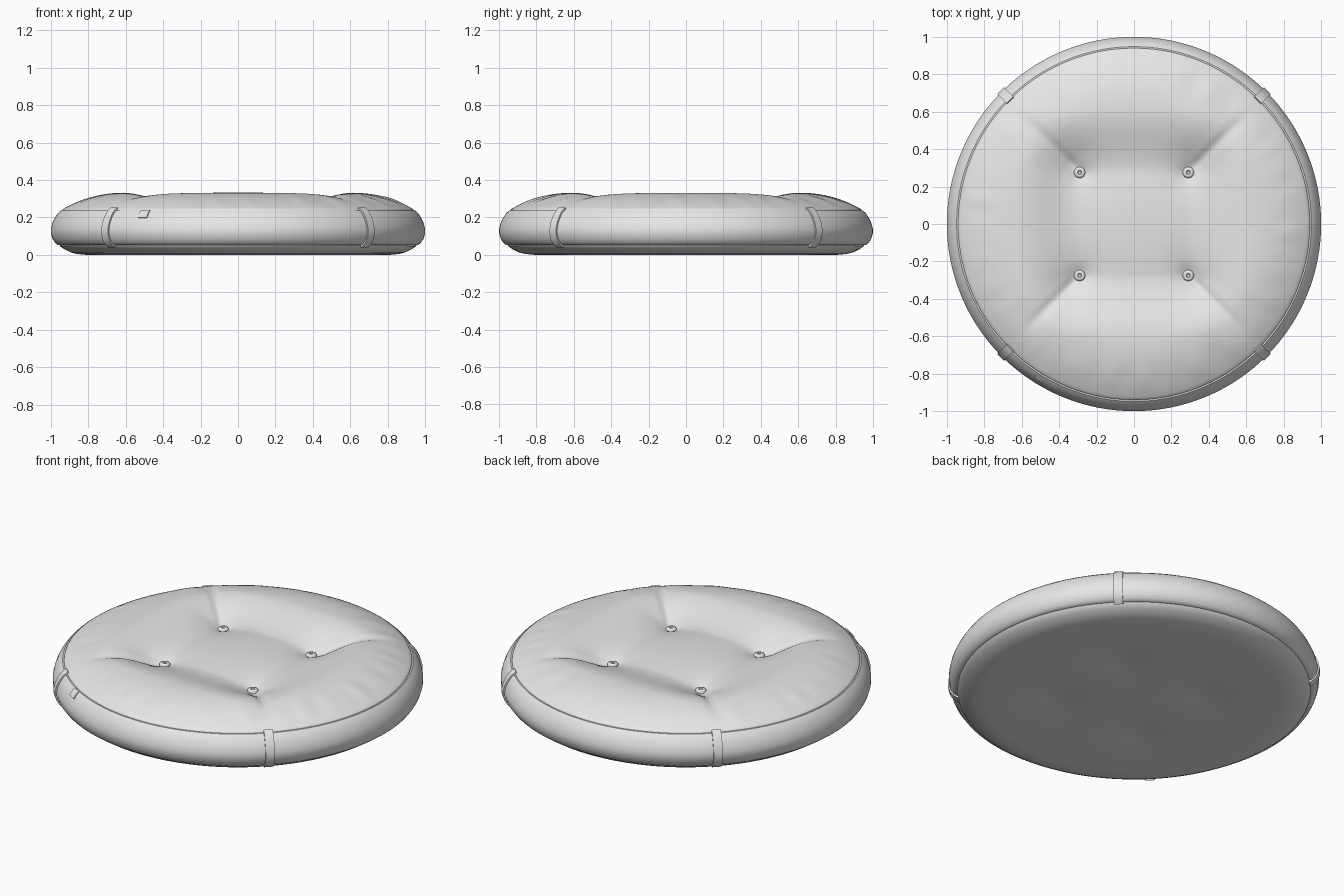
import bpy, bmesh, math
from mathutils import Vector, noise

cube = bpy.data.objects.get("Cube")
if cube:
    bpy.data.objects.remove(cube, do_unlink=True)

mat = bpy.data.materials.new("grey fabric")
mat.use_nodes = True
GREY = (0.8, 0.8, 0.8, 1)
mat.diffuse_color = GREY
mat.node_tree.nodes["Principled BSDF"].inputs["Base Color"].default_value = GREY

BX, BY = 0.29, 0.275          # button spacing from the centre
SEGS = 240

# rounded side from the upper seam down to the base, as (radius, height)
SIDE = [(0.938, 0.241), (0.939, 0.236), (0.947, 0.236), (0.962, 0.222),
        (0.978, 0.198), (0.992, 0.168), (0.999, 0.138), (0.999, 0.115),
        (0.99, 0.085), (0.975, 0.063), (0.96, 0.052), (0.953, 0.052),
        (0.95, 0.046), (0.925, 0.029), (0.895, 0.014), (0.86, 0.005), (0.82, 0.001)]


def smooth(t):
    t = max(0.0, min(1.0, t))
    return t * t * (3 - 2 * t)


def bump(d, width):
    return math.exp(-(d / width) ** 2)


def top_height(x, y):
    r = math.hypot(x, y)
    ax, ay = abs(x), abs(y)
    z = 0.332 - 0.09 * (max(0, r - 0.6) / 0.34) ** 2.2
    # sunken middle panel, with a soft crown
    dx, dy = ax - BX, ay - BY
    d = math.hypot(max(dx, 0), max(dy, 0)) + min(max(dx, dy), 0)
    z -= 0.06 * (1 - smooth(d / 0.33))
    if d < 0:
        z += 0.015 * (1 - (x / BX) ** 2) * (1 - (y / BY) ** 2)
    # button dimples
    button = math.hypot(dx, dy)
    z -= 0.022 * bump(button, 0.13) + 0.02 * bump(button, 0.05)
    # creases running outwards from the buttons
    along, across = (dx + dy) / math.sqrt(2), (dx - dy) / math.sqrt(2)
    fade = smooth(along / 0.08) * (1 - smooth((along - 0.25) / 0.24))
    z -= fade * (0.012 * bump(across, 0.09) + 0.012 * bump(across, 0.025))
    # faint puckers beside the seam
    a = math.atan2(y, x)
    ripple = noise.noise(Vector((math.cos(a), math.sin(a), 0)) * 9)
    return z + 0.006 * ripple * bump(r - 0.83, 0.07)


def bottom_height(x, y):
    return 0.012 * bump(math.hypot(abs(x) - BX, abs(y) - BY), 0.12)


def finish(name, bm, angle=40):
    bmesh.ops.recalc_face_normals(bm, faces=bm.faces)
    mesh = bpy.data.meshes.new(name)
    bm.to_mesh(mesh)
    bm.free()
    mesh.materials.append(mat)
    obj = bpy.data.objects.new(name, mesh)
    bpy.context.collection.objects.link(obj)
    bpy.ops.object.select_all(action='DESELECT')
    obj.select_set(True)
    bpy.context.view_layer.objects.active = obj
    bpy.ops.object.shade_smooth_by_angle(angle=math.radians(angle))
    return obj


def lathe(name, rings, segs, place=(0, 0, 0)):
    """Each ring is (radius, height or height function); both ends are closed."""
    bm = bmesh.new()
    px, py, pz = place

    def vert(x, y, h):
        return bm.verts.new((x + px, y + py, pz + (h(x, y) if callable(h) else h)))
    rows = [[vert(r * math.cos(k * math.tau / segs), r * math.sin(k * math.tau / segs), h)
             for k in range(segs)] for r, h in rings]
    for a, b in zip(rows, rows[1:]):
        for k in range(segs):
            n = (k + 1) % segs
            bm.faces.new((a[k], b[k], b[n], a[n]))
    for row, (r, h) in ((rows[0], rings[0]), (rows[-1], rings[-1])):
        pole = vert(0, 0, h)
        for k in range(segs):
            bm.faces.new((pole, row[k], row[(k + 1) % segs]))
    return finish(name, bm)


# cushion body
top = [(0.015 + 0.919 * i / 60, top_height) for i in range(61)]
base = [(0.8 - 0.025 * i, bottom_height) for i in range(31)]
lathe("cushion", top + SIDE + base, SEGS)

# tufting buttons
BUTTON = [(0.004, 0.006), (0.008, 0.007), (0.011, 0.012), (0.018, 0.014),
          (0.025, 0.011), (0.03, 0.004), (0.03, -0.012)]
for name, sx, sy in (("front_left", 1, -1), ("front_right", -1, -1),
                     ("back_left", 1, 1), ("back_right", -1, 1)):
    x, y = sx * BX, sy * BY
    lathe("button_" + name, BUTTON, 24, (x, y, top_height(x, y) + 0.006))


def strip(name, path, angle, width, thick):
    """Flat band that follows the cushion side at a given angle."""
    bm = bmesh.new()
    turn = Vector((math.cos(angle), math.sin(angle), 0))
    side = Vector((-turn.y, turn.x, 0))
    rows = []
    for i, (r, z) in enumerate(path):
        r0, z0 = path[max(i - 1, 0)]
        r1, z1 = path[min(i + 1, len(path) - 1)]
        n = Vector((z0 - z1, r1 - r0)).normalized()
        row = []
        for s, t in ((-1, -0.006), (-1, thick), (1, thick), (1, -0.006)):
            p = turn * (r + n.x * t) + side * (s * width / 2)
            row.append(bm.verts.new(p + Vector((0, 0, z + n.y * t))))
        rows.append(row)
    for a, b in zip(rows, rows[1:]):
        for k in range(4):
            n = (k + 1) % 4
            bm.faces.new((a[k], b[k], b[n], a[n]))
    bm.faces.new(rows[0])
    bm.faces.new(rows[-1])
    finish(name, bm)


# four side straps between the two seams
STRAP = [(0.932, 0.246)] + SIDE[2:11] + [(0.95, 0.044)]
for name, deg in (("back_left", 45), ("back_right", 135),
                  ("front_right", 225), ("front_left", 315)):
    strip("strap_" + name, STRAP, math.radians(deg), 0.05, 0.008)

# small fabric tag under the upper seam
strip("side_tag", SIDE[2:5], math.atan2(-0.82, -0.5), 0.055, 0.005)
